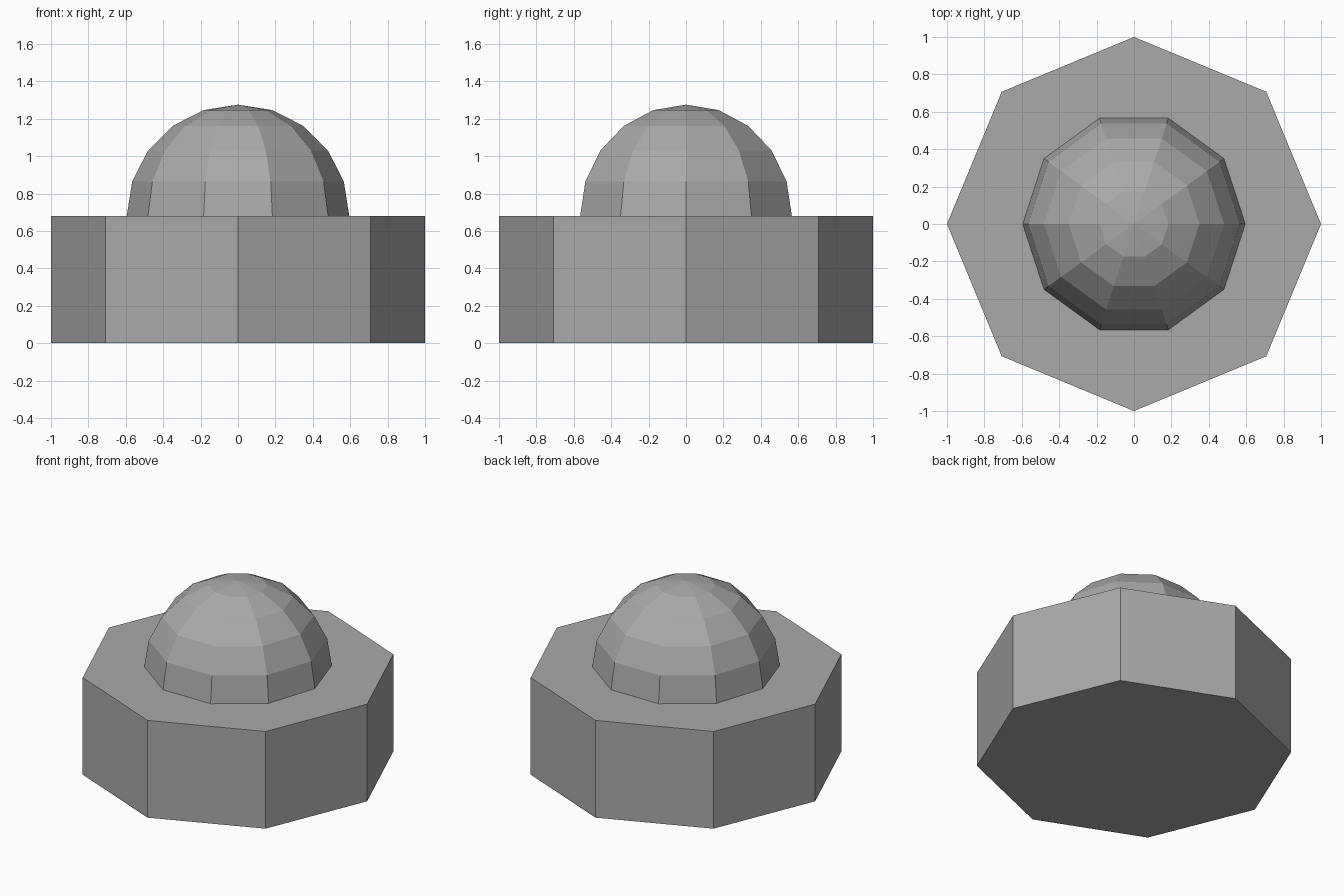
import bpy
import math

cube = bpy.data.objects.get("Cube")
if cube:
    bpy.data.objects.remove(cube, do_unlink=True)

BASE_HEIGHT = 0.68
DOME_RADIUS = 0.595

# Single grey material
grey = bpy.data.materials.new("mid_grey")
grey.use_nodes = True
colour = (0.4, 0.4, 0.4, 1)
grey.diffuse_color = colour
grey.node_tree.nodes["Principled BSDF"].inputs["Base Color"].default_value = colour


def finish(name):
    obj = bpy.context.object
    obj.name = name
    obj.data.materials.append(grey)
    bpy.ops.object.shade_flat()
    return obj


# Octagonal base with corners on the axes
bpy.ops.mesh.primitive_cylinder_add(
    vertices=8, radius=1, depth=BASE_HEIGHT, location=(0, 0, BASE_HEIGHT / 2))
finish("octagonal_base")

# Ten-sided faceted ball, half sunk into the base, with corners on the x axis
bpy.ops.mesh.primitive_uv_sphere_add(
    segments=10, ring_count=10, radius=DOME_RADIUS,
    location=(0, 0, BASE_HEIGHT), rotation=(0, 0, math.pi / 2))
finish("dome")
